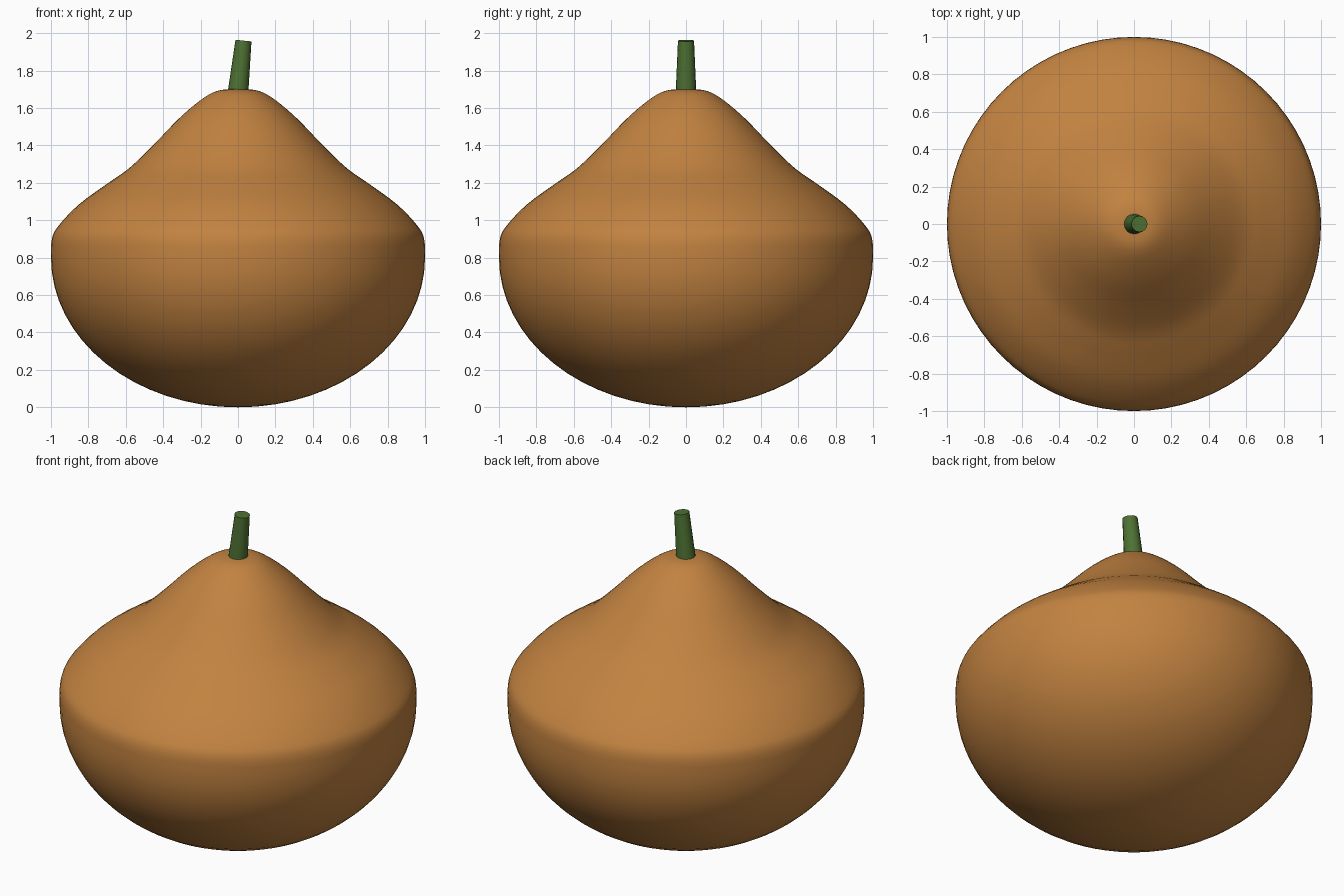
import bpy, bmesh
from math import sin, cos, pi, radians
from mathutils import Vector, Matrix

cube = bpy.data.objects.get("Cube")
if cube:
    bpy.data.objects.remove(cube, do_unlink=True)


def material(name, colour):
    mat = bpy.data.materials.new(name)
    mat.use_nodes = True
    mat.diffuse_color = colour
    bsdf = next(n for n in mat.node_tree.nodes if n.type == 'BSDF_PRINCIPLED')
    bsdf.inputs["Base Color"].default_value = colour
    bsdf.inputs["Roughness"].default_value = 0.8
    return mat


def smooth_path(points, steps):
    """Catmull-Rom curve through the given points."""
    pts = [Vector(p) for p in points]
    pts = [2 * pts[0] - pts[1]] + pts + [2 * pts[-1] - pts[-2]]
    path = []
    for a, b, c, d in zip(pts, pts[1:], pts[2:], pts[3:]):
        for i in range(steps):
            t = i / steps
            path.append((2 * b + (c - a) * t + (2 * a - 5 * b + 4 * c - d) * t ** 2
                         + (3 * b - a - 3 * c + d) * t ** 3) / 2)
    return path + [pts[-2]]


def finish(bm, name, mat, angle):
    bmesh.ops.recalc_face_normals(bm, faces=bm.faces)
    mesh = bpy.data.meshes.new(name)
    bm.to_mesh(mesh)
    bm.free()
    obj = bpy.data.objects.new(name, mesh)
    bpy.context.collection.objects.link(obj)
    mesh.materials.append(mat)
    bpy.ops.object.select_all(action='DESELECT')
    obj.select_set(True)
    bpy.context.view_layer.objects.active = obj
    bpy.ops.object.shade_smooth_by_angle(angle=radians(angle))
    return obj


orange = material("warm_orange", (0.54, 0.225, 0.052, 1))
green = material("stem_green", (0.075, 0.165, 0.033, 1))

# Body: half-ellipsoid base, waisted shoulder and a small flat crown
base = [(sin(a), 0.8 - 0.8 * cos(a)) for a in (pi / 2 * i / 16 for i in range(16))]
upper = smooth_path([(1, 0.8), (0.995, 0.9), (0.96, 0.97), (0.85, 1.085), (0.70, 1.195),
                     (0.58, 1.28), (0.45, 1.405), (0.32, 1.54), (0.21, 1.635),
                     (0.13, 1.685), (0.06, 1.7), (0, 1.7)], 4)
bm = bmesh.new()
verts = [bm.verts.new((r, 0, z)) for r, z in base + [tuple(p) for p in upper]]
edges = [bm.edges.new(pair) for pair in zip(verts, verts[1:])]
bmesh.ops.spin(bm, geom=verts + edges, axis=(0, 0, 1), cent=(0, 0, 0),
               angle=2 * pi, steps=72, use_merge=True)
bmesh.ops.remove_doubles(bm, verts=bm.verts, dist=0.0005)
finish(bm, "body", orange, 60)

# Stem: tapered cylinder leaning to the left side
bm = bmesh.new()
bmesh.ops.create_cone(bm, cap_ends=True, segments=16, radius1=0.055, radius2=0.043,
                      depth=0.28, matrix=Matrix.Translation((0, 0, 0.14)))
stem = finish(bm, "stem", green, 40)
stem.location = (0, 0, 1.682)
stem.rotation_euler.y = radians(6)
